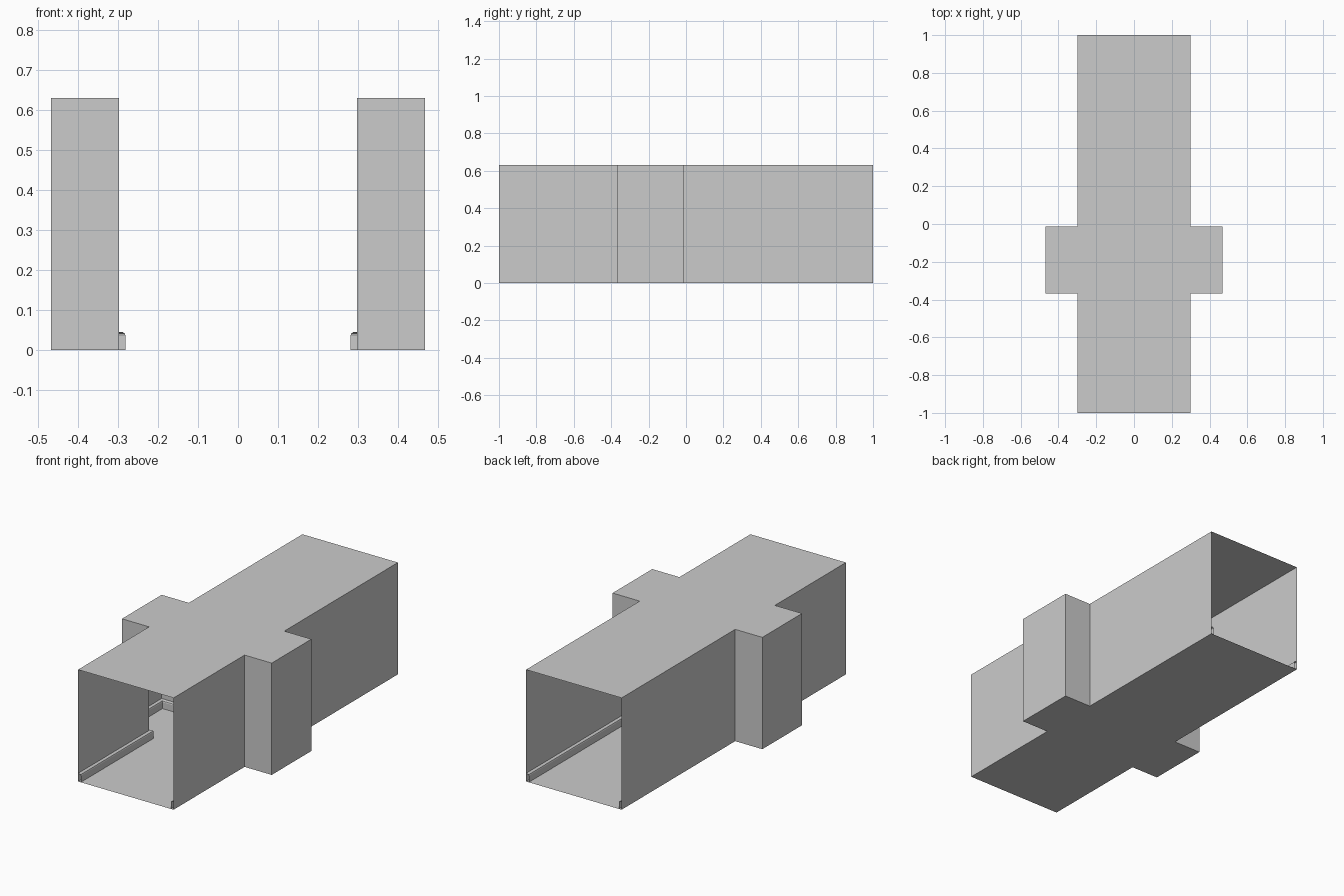
import bpy

if "Cube" in bpy.data.objects:
    bpy.data.objects.remove(bpy.data.objects["Cube"])

H = 0.631                      # corridor height
XW, XA = 0.298, 0.4675         # wall and alcove half widths
Y0, Y1 = -0.367, -0.013        # alcove extent

# Plan of the right-hand wall, front to back, and its inward y direction at each corner
plan = [(XW, -1), (XW, Y0), (XA, Y0), (XA, Y1), (XW, Y1), (XW, 1)]
inward = [0, 1, 1, -1, -1, 0]


def make(name, verts, faces):
    mesh = bpy.data.meshes.new(name)
    mesh.from_pydata(verts, [], faces)
    mesh.update()
    obj = bpy.data.objects.new(name, mesh)
    bpy.context.collection.objects.link(obj)
    return obj


def sweep(name, profile, side):
    """Run a (depth, height) profile along the wall plan with mitred corners."""
    n = len(profile)
    verts = [(side * (x - d), y + s * d, z)
             for (x, y), s in zip(plan, inward) for d, z in profile]
    faces = []
    for i in range(len(plan) - 1):
        for j in range(n - 1):
            a, b = i * n + j, (i + 1) * n + j
            f = (a, b, b + 1, a + 1)
            faces.append(f[::-1] if side > 0 else f)
    return make(name, verts, faces)


def slab(name, z, up):
    """Flat cross-shaped sheet filling the whole plan."""
    outline = plan + [(-x, y) for x, y in reversed(plan)]
    order = list(range(len(outline)))
    return make(name, [(x, y, z) for x, y in outline],
                [order if up else order[::-1]])


# Floor and ceiling
slab("floor", 0, True)
slab("ceiling", H, False)

# Walls with alcoves, and skirting boards with an eased top edge
skirting = [(0.017, 0), (0.017, 0.036), (0.015, 0.042), (0.010, 0.045), (0, 0.046)]
for label, side in (("left", -1), ("right", 1)):
    wall = sweep(label + "_wall", [(0, 0), (0, H)], side)
    board = sweep(label + "_skirting", skirting, side)
    for obj in (wall, board):
        obj.data.flip_normals()
        # face every surface toward the inside of the corridor
        if obj.data.polygons[0].normal.x * side > 0:
            obj.data.flip_normals()
